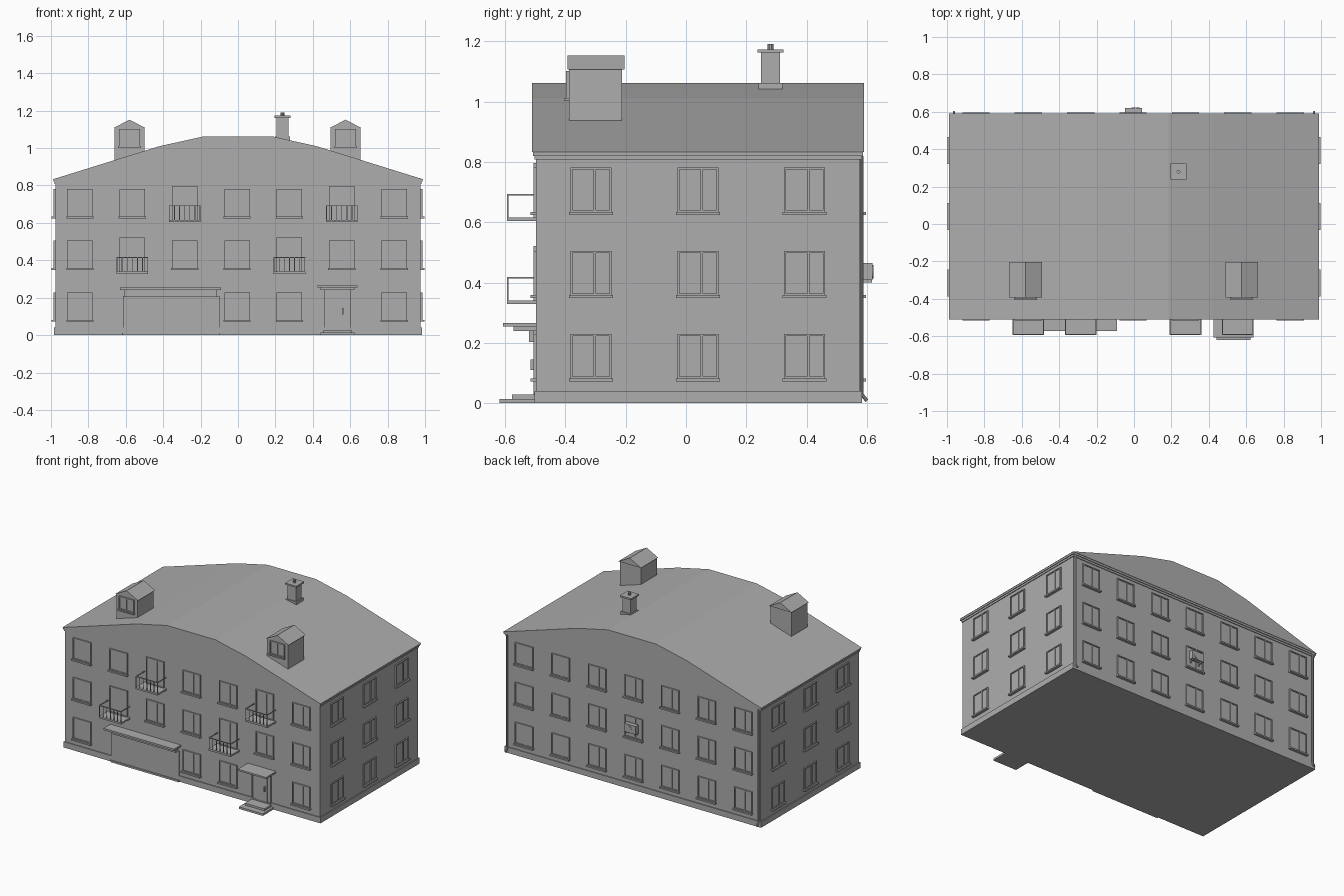
import bpy, bmesh
from math import pi
from mathutils import Matrix, Vector

cube = bpy.data.objects.get("Cube")
if cube:
    bpy.data.objects.remove(cube, do_unlink=True)

GREY = (0.42, 0.42, 0.42, 1)
mat = bpy.data.materials.new("plain grey")
mat.use_nodes = True
mat.diffuse_color = GREY
mat.node_tree.nodes["Principled BSDF"].inputs["Base Color"].default_value = GREY


class Part:
    """Collects boxes, prisms and pipes into one named mesh object."""
    def __init__(self, name, frame=Matrix()):
        self.name, self.frame, self.bm = name, frame, bmesh.new()

    def box(self, x0, x1, y0, y1, z0, z1):
        centre = Vector((x0 + x1, y0 + y1, z0 + z1)) / 2
        size = Matrix.Diagonal((x1 - x0, y1 - y0, z1 - z0, 1))
        bmesh.ops.create_cube(self.bm, size=1, matrix=self.frame @ Matrix.Translation(centre) @ size)
        return self

    def prism(self, profile, y0, y1):
        face = self.bm.faces.new([self.bm.verts.new((x, y0, z)) for x, z in profile])
        out = bmesh.ops.extrude_face_region(self.bm, geom=[face])
        verts = [g for g in out["geom"] if isinstance(g, bmesh.types.BMVert)]
        bmesh.ops.translate(self.bm, verts=verts, vec=(0, y1 - y0, 0))
        return self

    def pipe(self, start, end, radius, sides=10):
        a, b = Vector(start), Vector(end)
        turn = (b - a).to_track_quat("Z", "Y").to_matrix().to_4x4()
        bmesh.ops.create_cone(self.bm, cap_ends=True, segments=sides, radius1=radius, radius2=radius,
                              depth=(b - a).length,
                              matrix=self.frame @ Matrix.Translation((a + b) / 2) @ turn)
        return self

    def done(self):
        bmesh.ops.recalc_face_normals(self.bm, faces=self.bm.faces)
        mesh = bpy.data.meshes.new(self.name)
        self.bm.to_mesh(mesh)
        self.bm.free()
        mesh.materials.append(mat)
        obj = bpy.data.objects.new(self.name, mesh)
        bpy.context.collection.objects.link(obj)
        return obj


# Wall frames: local x runs along the wall, local -y points outward
FRONT_Y, BACK_Y, SIDE_X = -0.497, 0.577, 0.977
front = Matrix.Translation((0, FRONT_Y, 0))
back = Matrix.Translation((0, BACK_Y, 0)) @ Matrix.Rotation(pi, 4, "Z")
left = Matrix.Translation((SIDE_X, 0, 0)) @ Matrix.Rotation(pi / 2, 4, "Z")
right = Matrix.Translation((-SIDE_X, 0, 0)) @ Matrix.Rotation(-pi / 2, 4, "Z")

# Main body, plinth and cornice
Part("walls").box(-SIDE_X, SIDE_X, FRONT_Y, BACK_Y, 0.01, 0.82).done()
Part("plinth").box(-0.984, 0.984, -0.503, 0.583, 0, 0.04).done()
cornice = Part("cornice")
cornice.box(-0.982, 0.982, -0.502, 0.582, 0.807, 0.82)
cornice.box(-0.987, 0.987, -0.507, 0.587, 0.82, 0.834).done()

# Curved gable roof
half = [(0.99, 0.833), (0.42, 1.01), (0.185, 1.062)]
profile = half + [(-x, z) for x, z in reversed(half)]
Part("roof").prism(profile, -0.511, 0.59).done()


def framed(part, u, z0, z1, w=0.068, mullion=0.012):
    """A pane with a raised frame and an off-centre mullion."""
    t = 0.007
    part.box(u - w, u + w, -0.003, 0.01, z0, z1)
    for s in (-1, 1):
        a, b = sorted((u + s * w, u + s * (w - t)))
        part.box(a, b, -0.009, 0.01, z0, z1)
    for z in (z0, z1 - t):
        part.box(u - w, u + w, -0.009, 0.01, z, z + t)
    if mullion is not None:
        part.box(u + mullion - 0.004, u + mullion + 0.004, -0.008, 0.01, z0, z1)


def windows(name, frame, spots):
    panes, sills = Part(name + "_windows", frame), Part(name + "_window_sills", frame)
    for u, z in spots:
        framed(panes, u, z, z + 0.148)
        sills.box(u - 0.073, u + 0.073, -0.019, 0.01, z - 0.009, z + 0.001)
    panes.done()
    sills.done()


ROWS = [0.081, 0.357, 0.633]
COLS = [-0.845 + 0.28 * i for i in range(7)]
SHOP, DOOR, BALCONIES = {1, 2}, {5}, {1: {1, 4}, 2: {2, 5}}
skip = {0: SHOP | DOOR, **BALCONIES}
windows("front", front, [(COLS[i], z) for r, z in enumerate(ROWS) for i in range(7) if i not in skip[r]])
windows("back", back, [(-u, z) for z in ROWS for u in COLS])
windows("left", left, [(y, z) for z in ROWS for y in (-0.315, 0.04, 0.393)])
windows("right", right, [(-y, z) for z in ROWS for y in (-0.315, 0.04, 0.393)])

# Balconies with doors and railings
for row, columns in BALCONIES.items():
    for i in columns:
        u, z = COLS[i], ROWS[row] - 0.029
        door = Part("balcony_door", front)
        framed(door, u, z + 0.01, z + 0.193)
        door.done()
        Part("balcony_slab", front).box(u - 0.085, u + 0.085, -0.097, 0.01, z, z + 0.012).done()
        rail = Part("balcony_railing", front)
        top = z + 0.09
        rail.box(u - 0.085, u + 0.085, -0.097, -0.091, top - 0.005, top)
        for s in (-1, 1):
            rail.box(u + s * 0.082 - 0.003, u + s * 0.082 + 0.003, -0.097, 0, top - 0.005, top)
        for k in range(7):
            x = u - 0.082 + k * 0.164 / 6
            rail.box(x - 0.002, x + 0.002, -0.096, -0.092, z + 0.01, top)
        rail.done()

# Shop front with stepped canopy
Part("shop_front", front).box(-0.615, -0.1, -0.009, 0.01, 0.012, 0.21).done()
Part("shop_step", front).box(-0.62, -0.095, -0.016, 0.01, 0, 0.012).done()
canopy = Part("shop_canopy", front)
canopy.box(-0.607, -0.113, -0.024, 0.01, 0.203, 0.241)
canopy.box(-0.63, -0.09, -0.075, 0.01, 0.241, 0.254).done()

# Entrance door, canopy and steps
DX = 0.532
door = Part("entrance_door", front)
framed(door, DX, 0.03, 0.24, 0.073, None)
door.box(DX - 0.045, DX + 0.045, -0.007, 0.01, 0.03, 0.215)
door.box(DX + 0.025, DX + 0.032, -0.018, 0, 0.11, 0.145).done()
canopy = Part("entrance_canopy", front)
canopy.box(DX - 0.09, DX + 0.09, -0.075, 0.01, 0.24, 0.255)
canopy.box(DX - 0.108, DX + 0.108, -0.11, 0.01, 0.255, 0.266).done()
steps = Part("entrance_steps", front)
steps.box(DX - 0.092, DX + 0.092, -0.122, 0.01, 0, 0.014)
steps.box(DX - 0.075, DX + 0.075, -0.08, 0.01, 0.014, 0.028).done()

# Dormers
for x in (-0.58, 0.575):
    Part("dormer_body").box(x - 0.08, x + 0.08, -0.388, -0.212, 0.935, 1.108).done()
    gable = [(x - 0.087, 1.106), (x + 0.087, 1.106), (x, 1.152)]
    Part("dormer_roof").prism(gable, -0.392, -0.204).done()
    window = Part("dormer_window", Matrix.Translation((0, -0.388, 0)))
    framed(window, x, 1.01, 1.102, 0.057, 0)
    window.box(x - 0.062, x + 0.062, -0.017, 0.01, 1.003, 1.011).done()

# Chimney
CX, CY = 0.238, 0.28
chimney = Part("chimney")
for r, z0, z1 in ((0.04, 1.03, 1.062), (0.032, 1.03, 1.162), (0.043, 1.162, 1.173)):
    chimney.box(CX - r, CX + r, CY - r, CY + r, z0, z1)
chimney.pipe((CX, CY, 1.17), (CX, CY, 1.191), 0.01).done()

# Cooling unit on the back wall
unit = Part("cooling_unit", back)
unit.box(-0.042, 0.048, -0.042, -0.012, 0.408, 0.465)
unit.pipe((-0.008, -0.04, 0.436), (-0.008, -0.045, 0.436), 0.022, 16)
for x in (-0.03, 0.036):
    unit.box(x - 0.003, x + 0.003, -0.04, 0.01, 0.4, 0.408)
    unit.box(x - 0.003, x + 0.003, -0.012, 0.01, 0.39, 0.45)
unit.done()

# Downpipes at the back corners
for x in (-0.963, 0.963):
    pipe = Part("downpipe")
    pipe.pipe((x, 0.583, 0.025), (x, 0.583, 0.82), 0.006)
    pipe.pipe((x, 0.583, 0.028), (x, 0.6, 0.008), 0.006).done()
